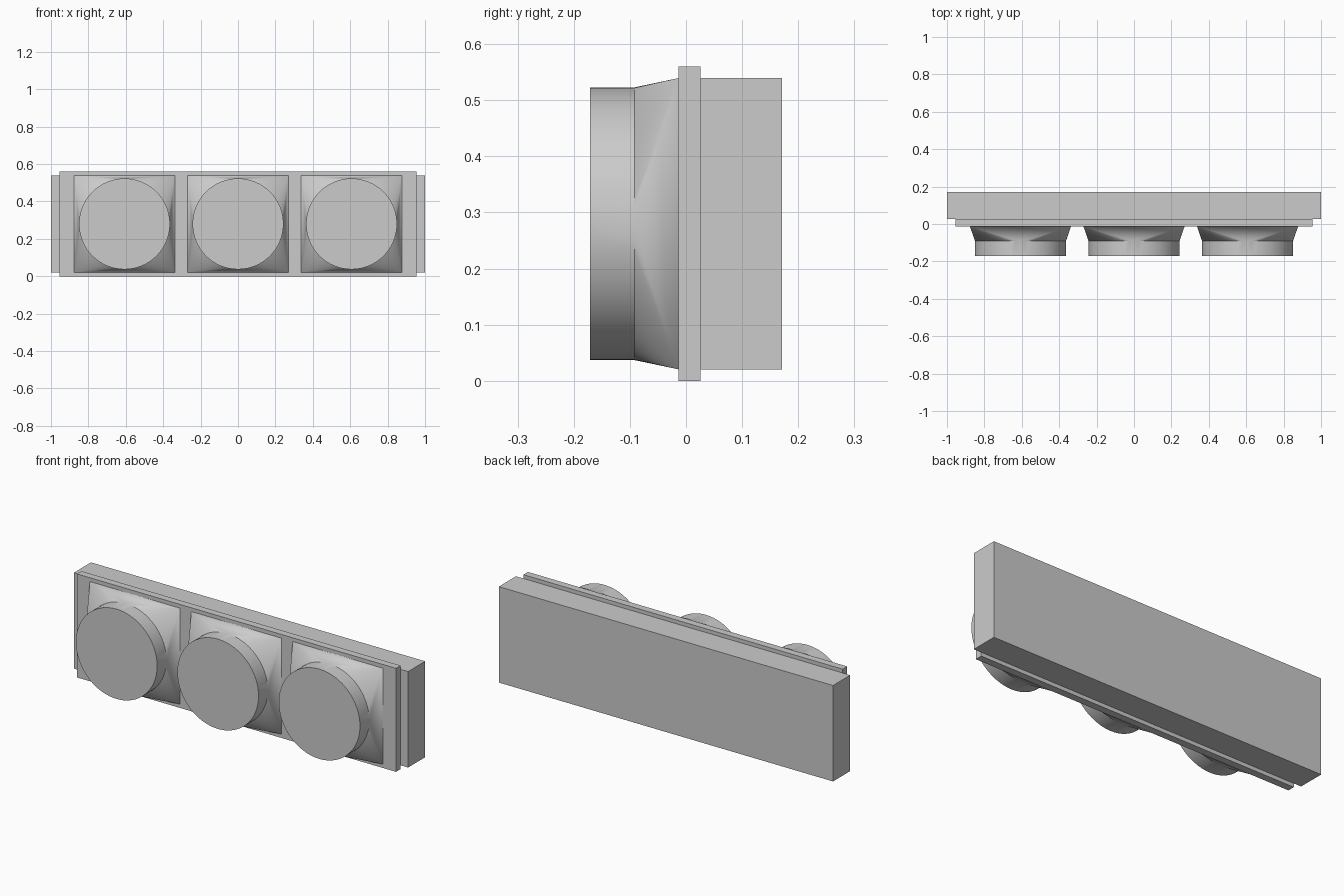
import bpy, bmesh, math

if "Cube" in bpy.data.objects:
    bpy.data.objects.remove(bpy.data.objects["Cube"])

MID_Z = 0.28


def finish(name, bm, smooth=False):
    bmesh.ops.recalc_face_normals(bm, faces=bm.faces)
    mesh = bpy.data.meshes.new(name)
    bm.to_mesh(mesh)
    bm.free()
    obj = bpy.data.objects.new(name, mesh)
    bpy.context.collection.objects.link(obj)
    if smooth:
        bpy.ops.object.select_all(action='DESELECT')
        obj.select_set(True)
        bpy.context.view_layer.objects.active = obj
        bpy.ops.object.shade_smooth_by_angle(angle=math.radians(30))
    return obj


def box(name, half_x, y0, y1, z0, z1):
    bm = bmesh.new()
    bmesh.ops.create_cube(bm, size=1)
    for v in bm.verts:
        v.co.x *= 2 * half_x
        v.co.y = (y0 + y1) / 2 + v.co.y * (y1 - y0)
        v.co.z = (z0 + z1) / 2 + v.co.z * (z1 - z0)
    return finish(name, bm)


def lamp(name, cx, half_x=0.27, half_z=0.2595, r=0.243,
         y_base=-0.0135, y_neck=-0.092, y_front=-0.1715, quarter=16):
    n = quarter * 4
    bm = bmesh.new()
    corners = [bm.verts.new((cx + sx * half_x, y_base, MID_Z + sz * half_z))
               for sx, sz in ((1, 1), (-1, 1), (-1, -1), (1, -1))]
    neck, front = [[bm.verts.new((cx + r * math.cos(2 * math.pi * i / n), y,
                                  MID_Z + r * math.sin(2 * math.pi * i / n)))
                    for i in range(n)] for y in (y_neck, y_front)]
    # square-to-round hood: corner fans and flat side triangles
    for i in range(n):
        j = (i + 1) % n
        bm.faces.new((corners[i // quarter], neck[i], neck[j]))
        bm.faces.new((neck[i], neck[j], front[j], front[i]))
    for k in range(4):
        bm.faces.new((corners[k - 1], corners[k], neck[k * quarter]))
    bm.faces.new(front)
    bm.faces.new(corners)
    return finish(name, bm, smooth=True)


# rear housing and the thinner plate in front of it
box("housing", 1.0, 0.0255, 0.1715, 0.0205, 0.5395)
box("front_plate", 0.955, -0.0135, 0.0255, 0.0, 0.56)

# three round lamps on square bases
for label, x in (("left", -0.607), ("middle", 0.0), ("right", 0.607)):
    lamp(label + "_lamp", x)
